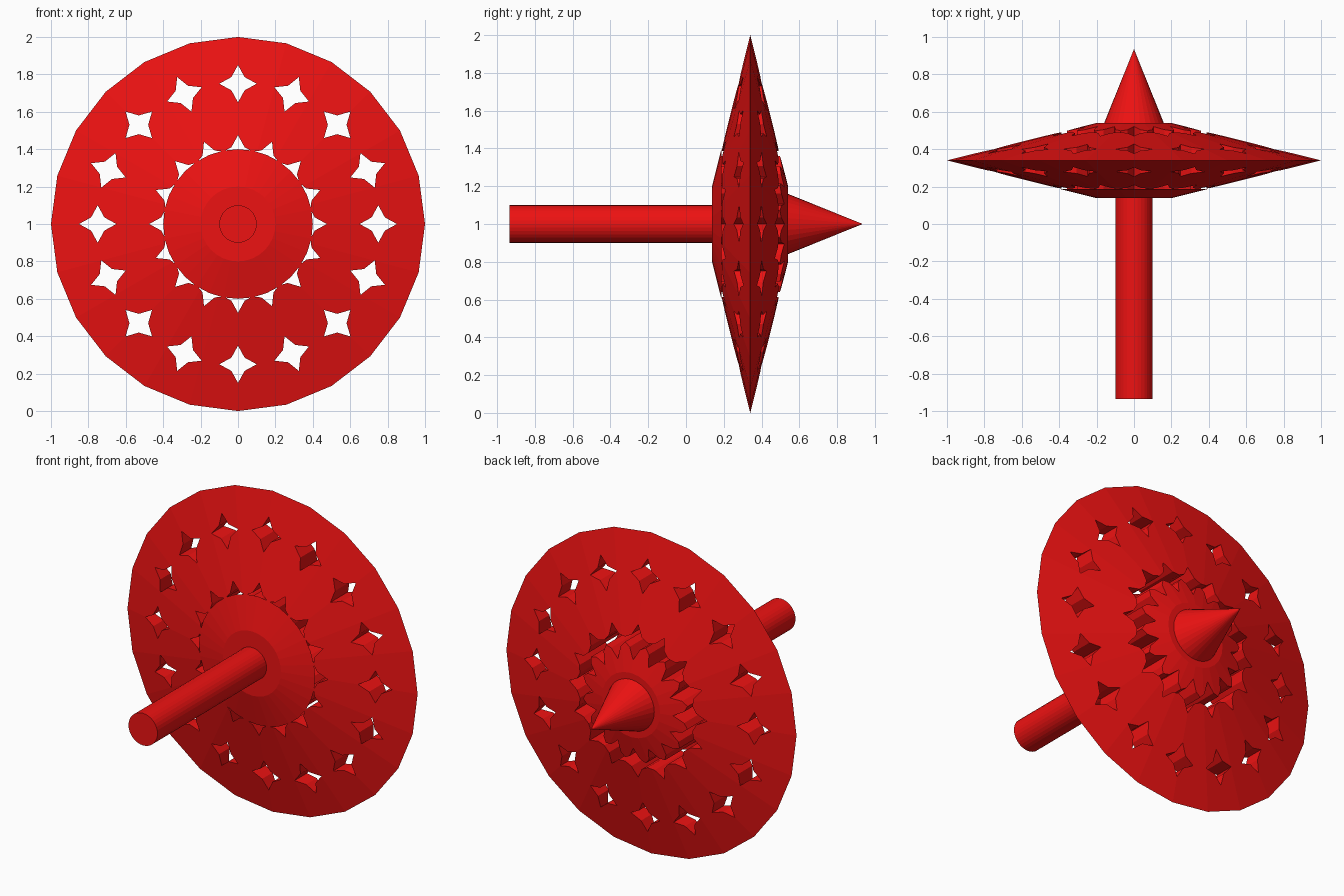
import bpy, bmesh
from math import sin, cos, pi

if "Cube" in bpy.data.objects:
    bpy.data.objects.remove(bpy.data.objects["Cube"])

red = bpy.data.materials.new("red")
red.diffuse_color = (0.85, 0.006, 0.006, 1)
red.use_nodes = True
red.node_tree.nodes["Principled BSDF"].inputs["Base Color"].default_value = red.diffuse_color
CZ = 1.0  # height of the axle line


def make_object(name, bm):
    bmesh.ops.recalc_face_normals(bm, faces=bm.faces[:])
    mesh = bpy.data.meshes.new(name)
    bm.to_mesh(mesh)
    bm.free()
    mesh.materials.append(red)
    ob = bpy.data.objects.new(name, mesh)
    bpy.context.collection.objects.link(ob)
    return ob


def lathe(name, profile, sides):
    """Closed solid turned about the y axle; profile is (y, radius), radius 0 gives a point."""
    bm = bmesh.new()
    rings = []
    for y, r in profile:
        if r == 0:
            rings.append([bm.verts.new((0, y, CZ))] * sides)
        else:
            rings.append([bm.verts.new((r * sin(2 * pi * i / sides), y, CZ + r * cos(2 * pi * i / sides)))
                          for i in range(sides)])
    for a, b in zip(rings, rings[1:]):
        for i in range(sides):
            j = (i + 1) % sides
            quad = list(dict.fromkeys((a[i], a[j], b[j], b[i])))
            bm.faces.new(quad)
    for ring, (y, r) in ((rings[0], profile[0]), (rings[-1], profile[-1])):
        if r:
            bm.faces.new(ring)
    return make_object(name, bm)


def star_prisms(name, indices):
    """Four-pointed star cutters in an outer and an inner row, aligned radially."""
    bm = bmesh.new()
    for k in indices:
        a = k * pi / 8
        for dist in (0.75, 0.375):
            loops = []
            for y in (-0.1, 0.8):
                loop = []
                for i in range(8):
                    t = a + i * pi / 4
                    r = 0.05 if i % 2 else 0.1
                    loop.append(bm.verts.new((dist * sin(a) + r * sin(t), y,
                                              CZ + dist * cos(a) + r * cos(t))))
                loops.append(loop)
                bm.faces.new(loop)
            for i in range(8):
                j = (i + 1) % 8
                bm.faces.new((loops[0][i], loops[0][j], loops[1][j], loops[1][i]))
    return make_object(name, bm)


# Lens-shaped disc with two rows of star holes
disc = lathe("disc", [(0.14, 0.2), (0.34, 1.0), (0.54, 0.2)], 24)
bpy.context.view_layer.objects.active = disc
for start in (0, 1):
    cutter = star_prisms("star_cutter", range(start, 16, 2))
    cutter.hide_render = True
    mod = disc.modifiers.new("star_holes", 'BOOLEAN')
    mod.operation = 'DIFFERENCE'
    mod.solver = 'EXACT'
    mod.object = cutter
    bpy.ops.object.modifier_apply(modifier=mod.name)
    bpy.data.objects.remove(cutter)

# Front hub cover, handle and rear spike
lathe("hub_cover", [(0.138, 0.2), (0.188, 0.4)], 32)
lathe("handle", [(-0.935, 0.1), (0.3, 0.1)], 32)
lathe("spike", [(0.44, 0.2), (0.935, 0)], 32)
